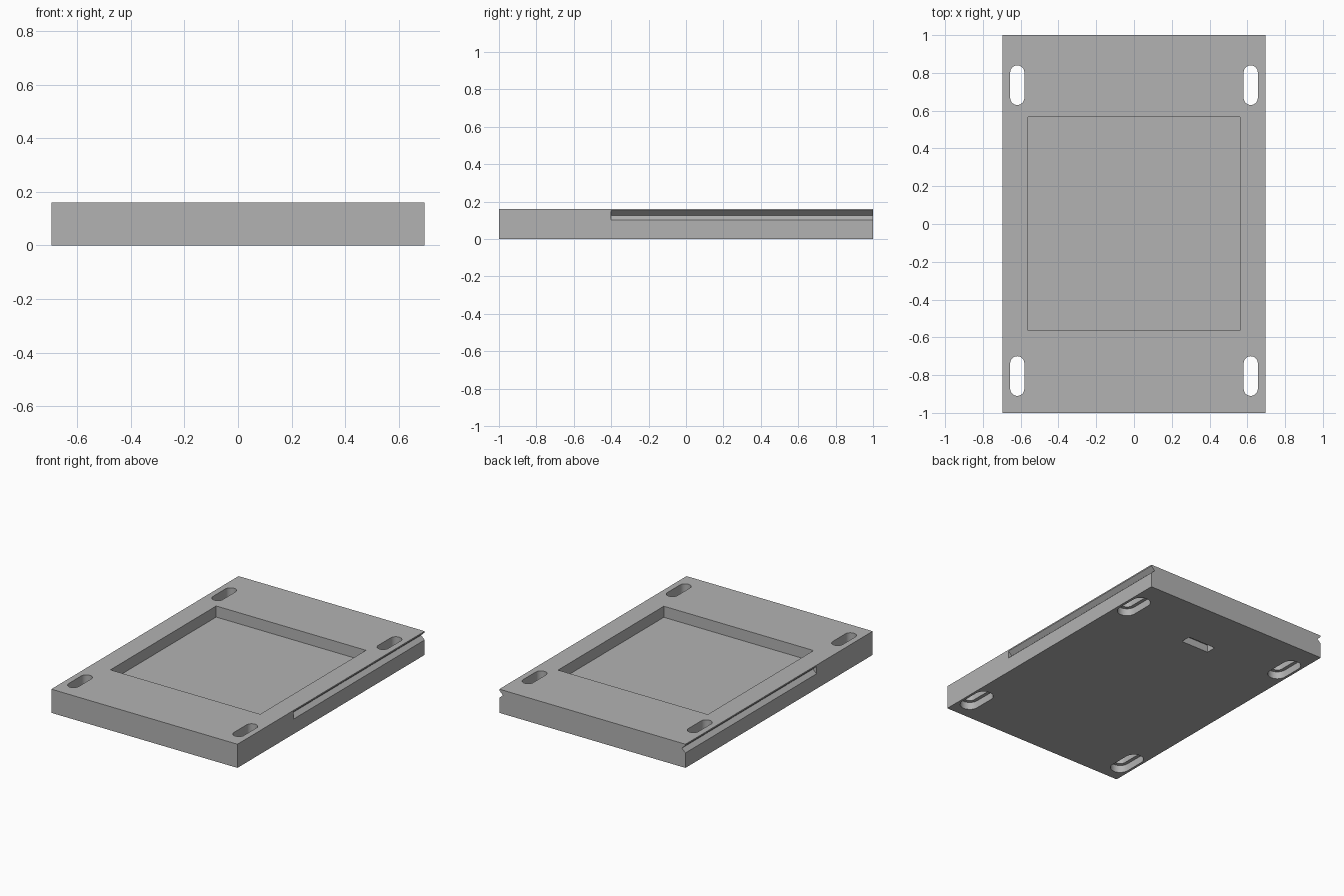
import bpy, bmesh, math
from mathutils import Vector

if "Cube" in bpy.data.objects:
    bpy.data.objects.remove(bpy.data.objects["Cube"], do_unlink=True)

HALF_X, HALF_Y, HEIGHT = 0.696, 1.0, 0.16

grey = bpy.data.materials.new("plain grey")
grey.use_nodes = True
grey.diffuse_color = (0.45, 0.45, 0.45, 1)
grey.node_tree.nodes["Principled BSDF"].inputs["Base Color"].default_value = grey.diffuse_color


def prism(name, outline, sweep):
    """Solid made by sweeping a closed outline along a vector."""
    bm = bmesh.new()
    base = bm.faces.new([bm.verts.new(p) for p in outline])
    swept = bmesh.ops.extrude_face_region(bm, geom=[base])["geom"]
    moved = [g for g in swept if isinstance(g, bmesh.types.BMVert)]
    bmesh.ops.translate(bm, verts=moved, vec=Vector(sweep))
    bmesh.ops.recalc_face_normals(bm, faces=bm.faces)
    mesh = bpy.data.meshes.new(name)
    bm.to_mesh(mesh)
    bm.free()
    mesh.materials.append(grey)
    obj = bpy.data.objects.new(name, mesh)
    bpy.context.collection.objects.link(obj)
    return obj


def block(name, cx, cy, sx, sy, z0, z1):
    corners = [(-1, -1), (1, -1), (1, 1), (-1, 1)]
    outline = [(cx + i * sx / 2, cy + j * sy / 2, z0) for i, j in corners]
    return prism(name, outline, (0, 0, z1 - z0))


def slot(name, cx, cy, width, length, z0, z1, steps=14):
    """Round-ended slot running along y."""
    r, straight = width / 2, (length - width) / 2
    outline = []
    for side in (1, -1):
        for k in range(steps + 1):
            a = math.pi * k / steps
            outline.append((cx + side * r * math.cos(a),
                            cy + side * (straight + r * math.sin(a)), z0))
    return prism(name, outline, (0, 0, z1 - z0))


def cut(body, cutter):
    """Subtract the cutter and throw it away."""
    cutter.hide_render = True
    mod = body.modifiers.new("cut", "BOOLEAN")
    mod.operation, mod.solver, mod.object = "DIFFERENCE", "EXACT", cutter
    bpy.context.view_layer.objects.active = body
    bpy.ops.object.modifier_apply(modifier=mod.name)
    bpy.data.objects.remove(cutter, do_unlink=True)


# Main slab with the square pocket in its top
plate = block("base_plate", 0, 0, 2 * HALF_X, 2 * HALF_Y, 0, HEIGHT)
cut(plate, block("pocket_cutter", 0, 0.002, 1.12, 1.13, 0.085, 0.3))

for sx in (-1, 1):
    # Mounting slots, recessed from below
    for y in (-0.805, 0.735):
        cut(plate, slot("recess_cutter", sx * 0.618, y, 0.122, 0.257, -0.1, 0.05))
        cut(plate, slot("slot_cutter", sx * 0.618, y, 0.075, 0.21, -0.1, 0.3))
    # V groove along each side, open at the back
    over = 0.03
    profile = [(HALF_X - 0.027, 0.126), (HALF_X, 0.151), (HALF_X + over, 0.151),
               (HALF_X + over, 0.101), (HALF_X, 0.101)]
    cut(plate, prism("groove_cutter", [(sx * x, -0.4, z) for x, z in profile], (0, 1.5, 0)))

# Small rectangular notch in the underside
cut(plate, block("notch_cutter", 0, 0.63, 0.21, 0.07, -0.1, 0.05))

# Crisp edges, smooth slot ends
bpy.ops.object.select_all(action="DESELECT")
plate.select_set(True)
bpy.context.view_layer.objects.active = plate
bpy.ops.object.shade_smooth_by_angle(angle=math.radians(30))
